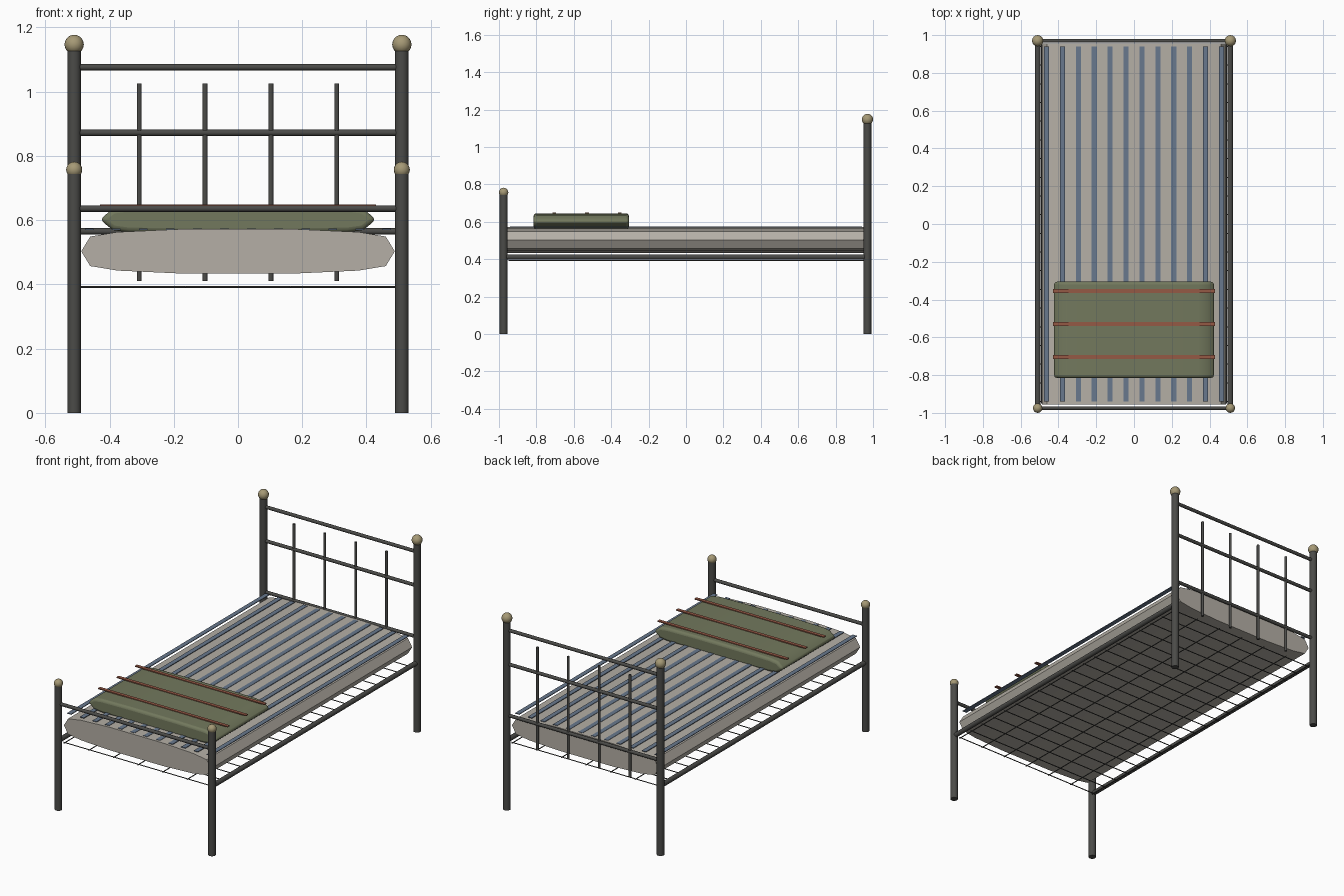
import bpy, bmesh
from math import radians
from mathutils import Vector

if "Cube" in bpy.data.objects:
    bpy.data.objects.remove(bpy.data.objects["Cube"])


def material(name, rgb):
    m = bpy.data.materials.new(name)
    m.diffuse_color = (*rgb, 1)
    m.use_nodes = True
    m.node_tree.nodes["Principled BSDF"].inputs["Base Color"].default_value = m.diffuse_color
    return m


IRON = material("dark iron", (0.07, 0.07, 0.065))
BRASS = material("dull brass", (0.38, 0.32, 0.18))
TICKING = material("ticking", (0.46, 0.43, 0.38))
BLUE = material("blue stripe", (0.14, 0.19, 0.27))
GREEN = material("blanket green", (0.17, 0.19, 0.11))
RED = material("red stripe", (0.3, 0.1, 0.06))


def finish(name, mat, smooth=True):
    ob = bpy.context.object
    ob.name = name
    ob.data.materials.append(mat)
    if smooth:
        bpy.ops.object.shade_smooth_by_angle(angle=radians(40))
    return ob


def rod(name, a, b, r, sides=16):
    a, b = Vector(a), Vector(b)
    d = b - a
    bpy.ops.mesh.primitive_cylinder_add(
        vertices=sides, radius=r, depth=d.length, location=(a + b) / 2,
        rotation=d.to_track_quat('Z', 'Y').to_euler())
    return finish(name, IRON)


def box(name, loc, size, mat):
    bpy.ops.mesh.primitive_cube_add(size=1, location=loc)
    bpy.context.object.scale = size
    return finish(name, mat, False)


def cushion(name, half, zc, y0, y1, mat, bevel):
    # mirror a quarter profile into a closed section and extrude along y
    right = [(x, z) for x, z in half] + [(x, -z) for x, z in reversed(half) if z]
    ring = right + [(-x, z) for x, z in reversed(right)]
    bm = bmesh.new()
    face = bm.faces.new([bm.verts.new((x, y0, zc + z)) for x, z in ring])
    ext = bmesh.ops.extrude_face_region(bm, geom=[face])
    bmesh.ops.translate(bm, vec=(0, y1 - y0, 0),
                        verts=[v for v in ext["geom"] if isinstance(v, bmesh.types.BMVert)])
    bmesh.ops.recalc_face_normals(bm, faces=bm.faces)
    me = bpy.data.meshes.new(name)
    bm.to_mesh(me)
    bm.free()
    ob = bpy.data.objects.new(name, me)
    bpy.context.collection.objects.link(ob)
    bpy.ops.object.select_all(action='DESELECT')
    bpy.context.view_layer.objects.active = ob
    ob.select_set(True)
    finish(name, mat)
    if bevel:
        b = ob.modifiers.new("rounded ends", 'BEVEL')
        b.width, b.segments, b.angle_limit = bevel, 3, radians(60)
    return ob


PX, HEAD, FOOT = 0.51, 0.97, -0.975

# posts, knobs and side rails
for side, s in (("left", -1), ("right", 1)):
    for end, y, top, kr in (("head", HEAD, 1.15, 0.03), ("foot", FOOT, 0.76, 0.025)):
        rod(f"{end}_post_{side}", (s * PX, y, 0), (s * PX, y, top - 0.01), 0.021)
        bpy.ops.mesh.primitive_uv_sphere_add(segments=16, ring_count=10, radius=kr,
                                             location=(s * PX, y, top - 0.003))
        finish(f"{end}_knob_{side}", BRASS)
    rod(f"side_rail_{side}", (s * PX, FOOT, 0.412), (s * PX, HEAD, 0.412), 0.014)

# head and foot cross rails
for name, y, z in (("head_rail_top", HEAD, 1.076), ("head_rail_middle", HEAD, 0.872),
                   ("head_rail_bottom", HEAD, 0.565), ("foot_rail", FOOT, 0.636)):
    rod(name, (-PX, y, z), (PX, y, z), 0.01, 12)

# headboard spindles
for i in range(4):
    x = -0.3075 + 0.205 * i
    rod(f"spindle_{i + 1}", (x, HEAD, 0.41), (x, HEAD, 1.025), 0.008, 10)

# wire mesh base
for i in range(20):
    y = -0.94 + 1.88 * i / 19
    rod(f"cross_wire_{i + 1}", (-0.5, y, 0.392), (0.5, y, 0.392), 0.003, 6)
for i in range(7):
    x = -0.49 + 0.98 * i / 6
    rod(f"long_wire_{i + 1}", (x, -0.95, 0.393), (x, 0.95, 0.393), 0.003, 6)

# mattress with stripes
cushion("mattress", [(0.18, 0.069), (0.375, 0.06), (0.46, 0.046), (0.488, 0)],
        0.503, -0.955, 0.955, TICKING, 0)
for i in range(12):
    x = -0.463 + 0.926 * i / 11
    box(f"mattress_stripe_{i + 1}", (x, 0, 0.572), (0.027, 1.88, 0.004), BLUE)

# folded blanket with stripes
cushion("blanket", [(0.15, 0.043), (0.34, 0.04), (0.39, 0.033), (0.43, 0)],
        0.602, -0.815, -0.305, GREEN, 0.015)
for i in range(3):
    box(f"blanket_stripe_{i + 1}", (0, -0.704 + 0.175 * i, 0.646), (0.86, 0.02, 0.006), RED)
